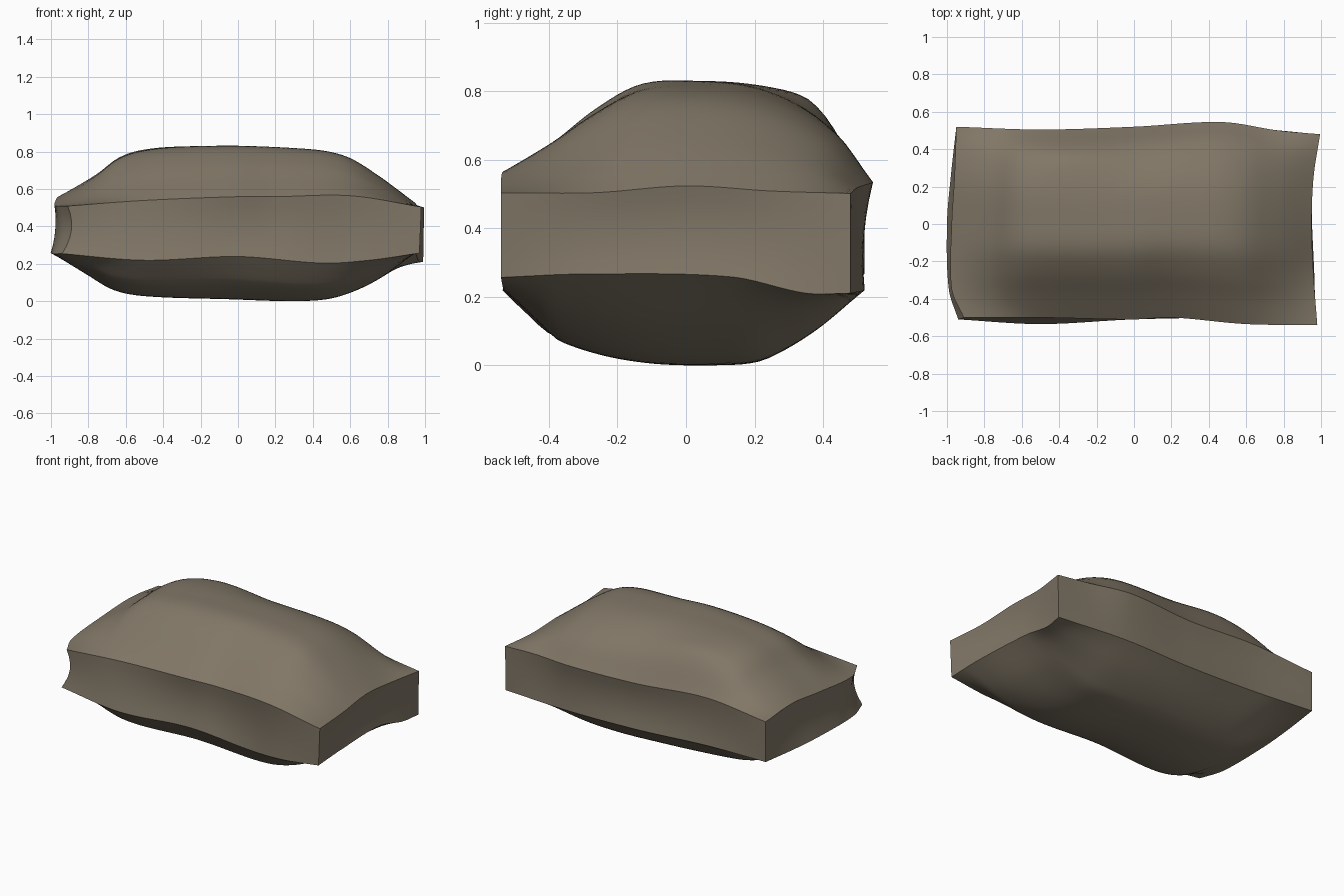
import bpy, bmesh, math
from mathutils import Vector

if "Cube" in bpy.data.objects:
    bpy.data.objects.remove(bpy.data.objects["Cube"])

NU, NV, NW = 64, 40, 6   # divisions along x, y and up the side band


def curve(points, axis):
    """Smooth curve through points, keyed 0..1 along the given axis."""
    pts = [Vector(p) for p in points]
    a, b = pts[0][axis], pts[-1][axis]
    keys = [(p[axis] - a) / (b - a) for p in pts]
    n = len(pts)
    slopes = []
    for i in range(n):
        lo, hi = max(i - 1, 0), min(i + 1, n - 1)
        slopes.append((pts[hi] - pts[lo]) / (keys[hi] - keys[lo]))

    def at(t):
        i = 0
        while i < n - 2 and t > keys[i + 1]:
            i += 1
        h = keys[i + 1] - keys[i]
        s = (t - keys[i]) / h
        return (pts[i] * (2*s**3 - 3*s*s + 1) + slopes[i] * h * (s**3 - 2*s*s + s)
                + pts[i + 1] * (3*s*s - 2*s**3) + slopes[i + 1] * h * (s**3 - s*s))
    return at


# Upper seam: front, back, left, right
upper = (
    curve([(-.91, -.50, .51), (-.5, -.50, .54), (0, -.51, .56), (.2, -.50, .56),
           (.6, -.535, .565), (.98, -.54, .505)], 0),
    curve([(-.95, .52, .535), (-.5, .505, .57), (0, .52, .535), (.47, .545, .535),
           (.77, .50, .52), (.995, .48, .503)], 0),
    curve([(-.91, -.50, .51), (-.975, -.35, .51), (-.975, 0, .54), (-.96, .25, .56),
           (-.95, .52, .535)], 1),
    curve([(.98, -.54, .505), (.96, -.27, .505), (.95, 0, .525), (.96, .25, .51),
           (.995, .48, .503)], 1))

# Lower seam in the same order
lower = (
    curve([(-.94, -.51, .255), (-.5, -.535, .22), (0, -.51, .24), (.45, -.505, .205),
           (.7, -.53, .22), (.97, -.54, .258)], 0),
    curve([(-.95, .52, .268), (-.5, .50, .25), (0, .51, .225), (.5, .52, .22),
           (.99, .48, .212)], 0),
    curve([(-.94, -.51, .255), (-.99, -.35, .255), (-1, 0, .262), (-.98, .25, .262),
           (-.95, .52, .268)], 1),
    curve([(.97, -.54, .258), (.965, -.3, .268), (.95, .13, .26), (.97, .35, .212),
           (.99, .48, .212)], 1))

# Bulge profiles across x and across y
top_x = curve([(0, 0), (.11, .42), (.17, .72), (.23, .86), (.35, .96), (.5, 1),
               (.65, .95), (.8, .80), (.9, .45), (1, 0)], 0)
top_y = curve([(0, 0), (.12, .37), (.24, .74), (.36, .98), (.5, 1), (.73, .9),
               (.9, .54), (1, 0)], 0)
low_x = curve([(0, 0), (.1, .47), (.17, .78), (.26, .91), (.5, 1), (.68, 1),
               (.79, .9), (.9, .55), (1, 0)], 0)
low_y = curve([(0, 0), (.06, .3), (.14, .64), (.36, .94), (.61, 1), (.73, .88),
               (1, 0)], 0)


def patch(seam, u, v):
    """Surface stretched between the four seam curves."""
    f, b, l, r = seam
    flat = (f(0)*(1-u)*(1-v) + f(1)*u*(1-v) + b(0)*(1-u)*v + b(1)*u*v)
    return f(u)*(1-v) + b(u)*v + l(v)*(1-u) + r(v)*u - flat


def grid(bm, nu, nv, point):
    vs = [[bm.verts.new(point(i / nu, j / nv)) for j in range(nv + 1)]
          for i in range(nu + 1)]
    for i in range(nu):
        for j in range(nv):
            bm.faces.new((vs[i][j], vs[i+1][j], vs[i+1][j+1], vs[i][j+1]))


def crown(seam, px, py, height, lump=0):
    def point(u, v):
        p = patch(seam, u, v)
        a, b = px(u)[1], py(v)[1]
        # soft corners, plus an optional stuffing lump towards the back left
        rise = a * b * (1 - .35 * (1 - a) * (1 - b))
        spread = math.exp(-((u - .32) / .16)**2 - ((v - .88) / .12)**2)
        p.z += height * rise + lump * spread * min(1, 7 * (1 - v))
        return p
    return point


def wall(side):
    """Side band, gently hollow mid-side and pinched at the front left corner."""
    def point(t, s):
        p = lower[side](t).lerp(upper[side](t), s)
        inward = 4 * s * (1 - s)
        pinch = max(0, 1 - math.hypot(p.x + .925, p.y + .505) / .3)
        hollow = .018 * math.sin(math.pi * t) * inward
        if side < 2:
            p.y -= math.copysign(hollow, p.y)
        else:
            p.x -= math.copysign(hollow, p.x)
        p.x += .035 * pinch * inward
        p.y += .01 * pinch * inward
        return p
    return point


# Cushion: domed top, domed underside and four band walls
bm = bmesh.new()
grid(bm, NU, NV, crown(upper, top_x, top_y, .265, .035))
grid(bm, NU, NV, crown(lower, low_x, low_y, -.236))
for side in range(4):
    grid(bm, NU if side < 2 else NV, NW, wall(side))
bmesh.ops.remove_doubles(bm, verts=bm.verts, dist=.0005)
bmesh.ops.recalc_face_normals(bm, faces=bm.faces)
base = min(v.co.z for v in bm.verts)
bmesh.ops.translate(bm, verts=bm.verts, vec=(0, 0, -base))
mesh = bpy.data.meshes.new("cushion")
bm.to_mesh(mesh)
bm.free()
cushion = bpy.data.objects.new("cushion", mesh)
bpy.context.collection.objects.link(cushion)

# Muted brown-grey cloth
cloth = bpy.data.materials.new("cloth")
cloth.diffuse_color = (.22, .185, .135, 1)
cloth.use_nodes = True
cloth.node_tree.nodes["Principled BSDF"].inputs["Base Color"].default_value = cloth.diffuse_color
mesh.materials.append(cloth)

bpy.context.view_layer.objects.active = cushion
cushion.select_set(True)
bpy.ops.object.shade_smooth_by_angle(angle=math.radians(35))
